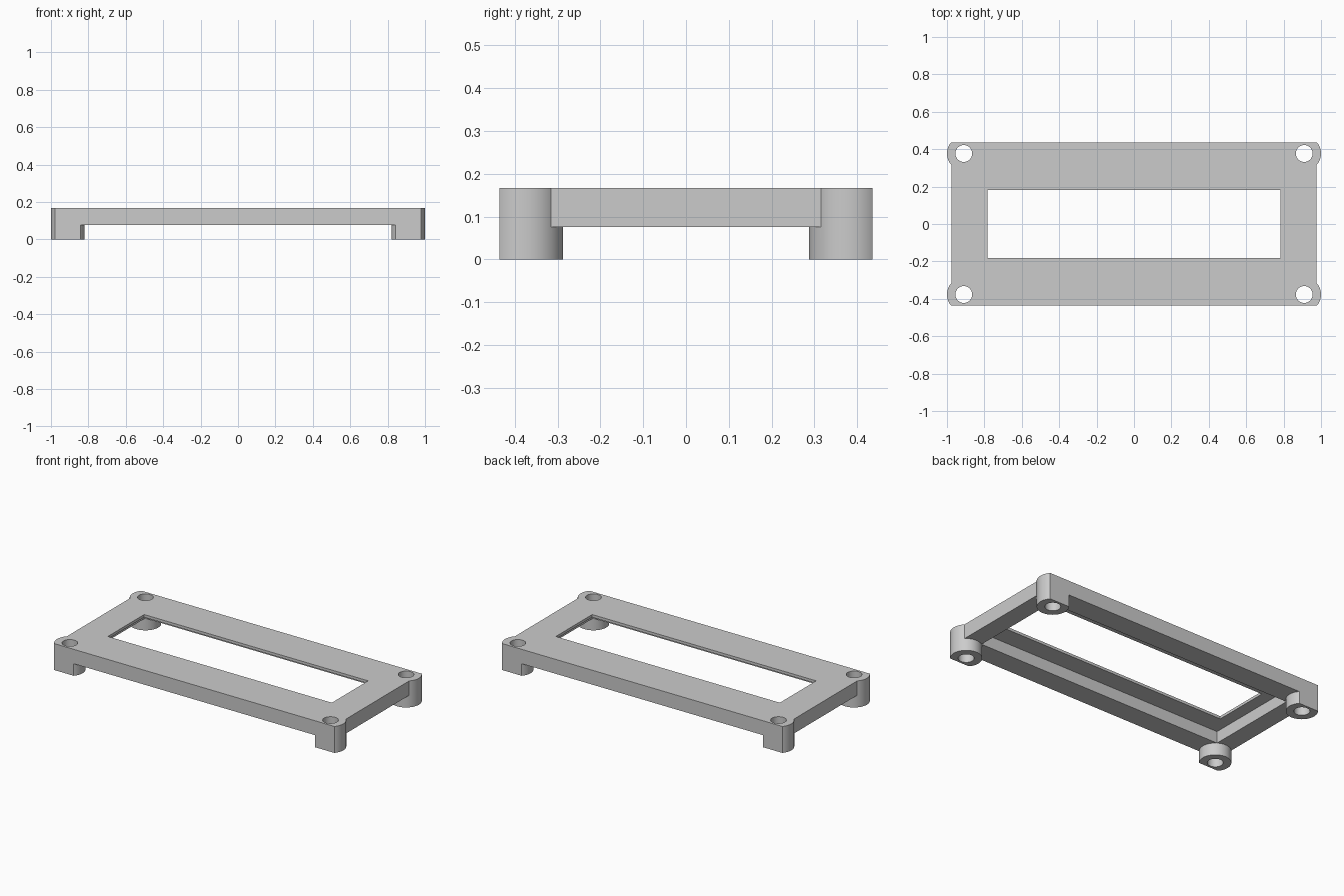
import bpy

# Remove the default object
cube = bpy.data.objects.get("Cube")
if cube:
    bpy.data.objects.remove(cube, do_unlink=True)

# Main sizes
TOP, RIM_BOTTOM, POCKET_TOP = 0.167, 0.076, 0.15
HALF_X, HALF_Y = 0.975, 0.436
LEG_X, LEG_Y, LEG_R, HOLE_R = 0.91, 0.377, 0.09, 0.045
EXTRA = 0.03

grey = bpy.data.materials.new("plain grey")
grey.use_nodes = True
colour = (0.6, 0.6, 0.6, 1)
grey.diffuse_color = colour
grey.node_tree.nodes["Principled BSDF"].inputs["Base Color"].default_value = colour


def box(name, half_x, half_y, z0, z1):
    bpy.ops.mesh.primitive_cube_add(size=1, location=(0, 0, (z0 + z1) / 2))
    ob = bpy.context.object
    ob.name = name
    ob.scale = (2 * half_x, 2 * half_y, z1 - z0)
    bpy.ops.object.transform_apply(location=True, rotation=False, scale=True)
    return ob


def post(name, x, y, radius):
    z0, z1 = -EXTRA, TOP + EXTRA
    bpy.ops.mesh.primitive_cylinder_add(vertices=64, radius=radius, depth=z1 - z0,
                                        location=(x, y, (z0 + z1) / 2))
    bpy.context.object.name = name
    return bpy.context.object


def combine(target, tool, operation):
    """Apply a boolean and discard the tool object."""
    mod = target.modifiers.new("cut", 'BOOLEAN')
    mod.operation, mod.object, mod.solver = operation, tool, 'EXACT'
    bpy.ops.object.select_all(action='DESELECT')
    bpy.context.view_layer.objects.active = target
    target.select_set(True)
    bpy.ops.object.modifier_apply(modifier=mod.name)
    bpy.data.objects.remove(tool, do_unlink=True)


# Bezel body, hollowed from below
frame = box("bezel_frame", HALF_X, HALF_Y + 0.06, RIM_BOTTOM, TOP + EXTRA)
combine(frame, box("pocket", 0.86, 0.302, 0, POCKET_TOP), 'DIFFERENCE')

# Round corner legs
corners = [(sx * LEG_X, sy * LEG_Y) for sx in (-1, 1) for sy in (-1, 1)]
for x, y in corners:
    combine(frame, post("leg", x, y, LEG_R), 'UNION')

# Trim flat at front, back, top and feet
combine(frame, box("trim", 1.2, HALF_Y, 0, TOP), 'INTERSECT')

# Display window and screw holes
combine(frame, box("window", 0.782, 0.181, -EXTRA, TOP + EXTRA), 'DIFFERENCE')
for x, y in corners:
    combine(frame, post("screw_hole", x, y, HOLE_R), 'DIFFERENCE')

# Single colour, smooth curves with sharp edges
frame.data.materials.clear()
frame.data.materials.append(grey)
for face in frame.data.polygons:
    face.material_index = 0
bpy.ops.object.select_all(action='DESELECT')
frame.select_set(True)
bpy.context.view_layer.objects.active = frame
bpy.ops.object.shade_smooth_by_angle()
